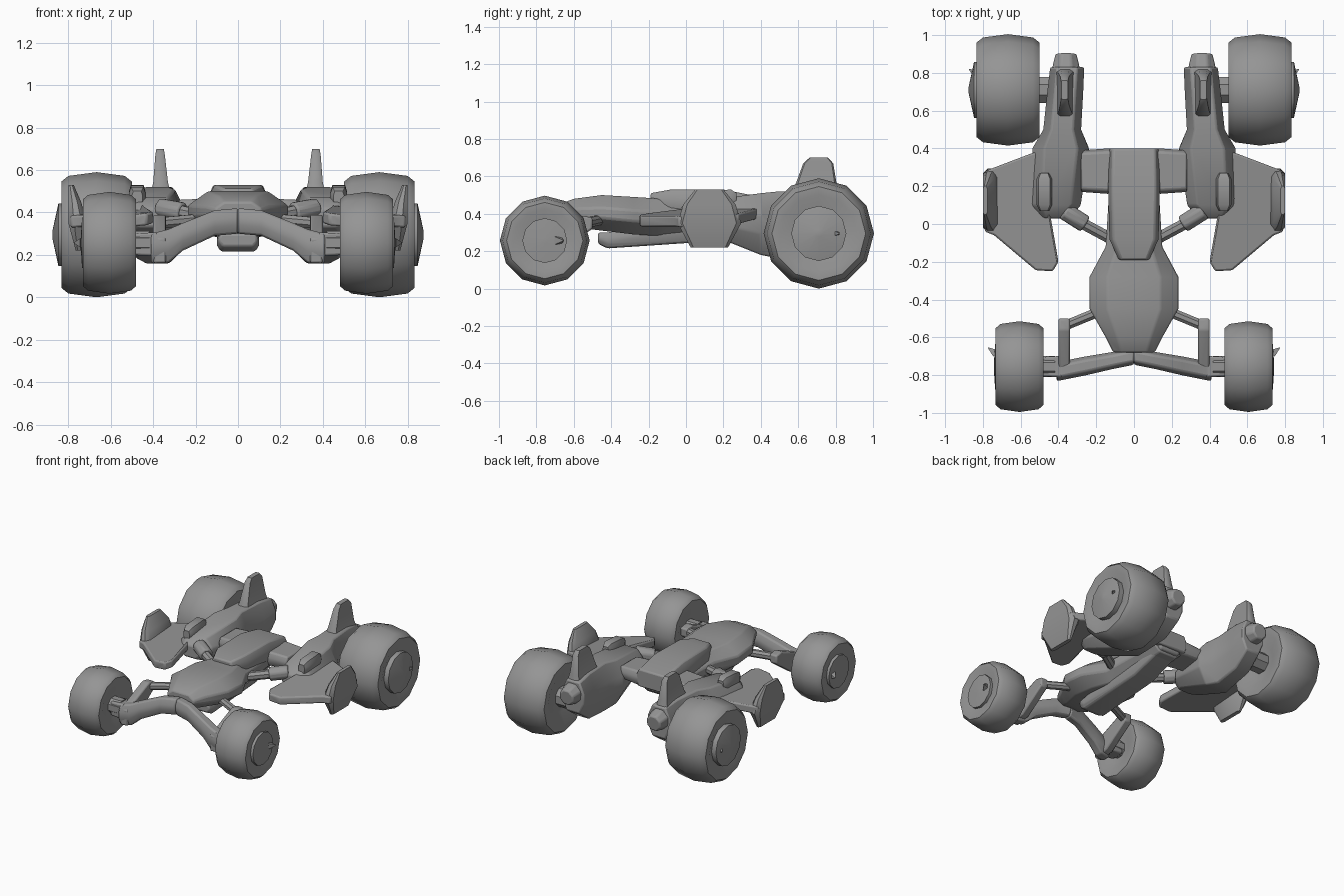
import bpy, bmesh, math
from mathutils import Vector

if "Cube" in bpy.data.objects:
    bpy.data.objects.remove(bpy.data.objects["Cube"], do_unlink=True)

grey = bpy.data.materials.new("plain grey")
grey.use_nodes = True
grey.diffuse_color = (.3, .3, .3, 1)
grey.node_tree.nodes["Principled BSDF"].inputs["Base Color"].default_value = grey.diffuse_color


def finish(name, bm, mirror=True, bevel=.01):
    """Turn a bmesh into a shaded object, mirrored to the other side if asked."""
    bmesh.ops.recalc_face_normals(bm, faces=bm.faces)
    mesh = bpy.data.meshes.new(name)
    bm.to_mesh(mesh)
    bm.free()
    mesh.materials.append(grey)
    mesh.polygons.foreach_set("use_smooth", [True] * len(mesh.polygons))
    mesh.set_sharp_from_angle(angle=math.radians(40))
    obj = bpy.data.objects.new(name, mesh)
    bpy.context.collection.objects.link(obj)
    if bevel:
        soften = obj.modifiers.new("soft edges", "BEVEL")
        soften.width = bevel
        soften.segments = 2
    if mirror:
        obj.modifiers.new("other side", "MIRROR")


def skin(rings):
    """Join rings of points with quads and cap both ends."""
    bm = bmesh.new()
    loops = [[bm.verts.new(point) for point in ring] for ring in rings]
    for near, far in zip(loops, loops[1:]):
        for i in range(len(near)):
            bm.faces.new((near[i - 1], near[i], far[i], far[i - 1]))
    bm.faces.new(loops[0])
    bm.faces.new(loops[-1])
    return bm


def circle(radius, sides, phase=0):
    """Points of a flat polygon."""
    turns = [(i + phase) * math.tau / sides for i in range(sides)]
    return [(radius * math.sin(turn), radius * math.cos(turn)) for turn in turns]


def hull(name, axis, stations, centre=0, lean=0, top=.6, bottom=.6, chamfer=.35, **options):
    """Loft eight-sided sections, each given as (position, half width, lower, upper)."""
    # Every axis name lists where position, width and height land in x, y, z
    slots = ["xyz".index(letter) for letter in axis]
    rings = []
    for position, half, lower, upper in stations:
        middle = centre + lean * position
        cut = (upper - lower) * chamfer
        right = [(bottom * half, lower), (half, lower + cut), (half, upper - cut), (top * half, upper)]
        ring = []
        for side, height in right + [(-side, height) for side, height in reversed(right)]:
            point = Vector()
            for slot, value in zip(slots, (position, middle + side, height)):
                point[slot] = value
            ring.append(point)
        rings.append(ring)
    finish(name, skin(rings), **options)


def rod(name, start, end, radius, taper=1, sides=8, bevel=0):
    """Straight bar whose far end is scaled by taper."""
    start, end = Vector(start), Vector(end)
    turn = (end - start).to_track_quat("Z", "Y")
    rings = []
    for point, size in ((start, radius), (end, radius * taper)):
        rings.append([point + turn @ Vector((u, v, 0)) for u, v in circle(size, sides, .5)])
    finish(name, skin(rings), bevel=bevel)


def slab(name, outline, place):
    """Plate from a flat outline; place(u, v, side) returns a point."""
    finish(name, skin([[place(u, v, side) for u, v in outline] for side in (-1, 1)]))


def lathe(name, centre, profile):
    """Turn an (offset, radius) profile around the axle direction."""
    x, y, z = centre
    rings = [[(x + offset, y + u, z + v) for u, v in circle(radius, 12)] for offset, radius in profile]
    finish(name, skin(rings), bevel=0)


def wheel(prefix, centre, half, radius, dome, valve):
    """Rounded tyre, domed hub cap, axle and a small pointed valve."""
    shoulder = [(.8, .4), (1, .7), (1, .85), (.8, .94)]
    tyre = [(-u, v) for u, v in shoulder] + [(0, 1)] + shoulder[::-1]
    lathe(prefix + "_wheel", centre, [(u * half, v * radius) for u, v in tyre])
    hub = radius / 2
    lathe(prefix + "_hub_cap", centre, [
        (half / 2, hub), (half + dome / 3, hub), (half + dome, hub / 8)])
    centre, outward = Vector(centre), Vector((half, 0, 0))
    rod(prefix + "_axle", centre - 1.5 * outward, centre, radius / 4)
    foot = centre + outward + Vector((0, valve, 0))
    rod(prefix + "_valve", foot, foot + Vector((.04, .03, 0)), .03, taper=.1, sides=4)


wheel("rear", (.667, .71, .295), .166, .295, dome=.042, valve=.08)
wheel("front", (.606, -.755, .257), .126, .24, dome=.01, valve=.07)

# Central body
hull("nose_body", "yxz", [
    (-.68, .11, .36, .45), (-.6, .15, .33, .48), (-.45, .235, .31, .5),
    (-.28, .235, .29, .49), (-.12, .15, .28, .48), (.36, .12, .32, .45)], mirror=False)
hull("canopy", "yxz", [
    (-.19, .08, .42, .51), (-.08, .13, .4, .53), (.2, .137, .36, .53), (.4, .13, .36, .49)],
    top=.85, bottom=.9, chamfer=.3, mirror=False)
hull("keel", "yxz", [
    (-.47, .09, .24, .3), (-.42, .1, .215, .3), (.1, .1, .25, .4), (.38, .09, .34, .4)],
    top=.9, bottom=.8, mirror=False)

# Front suspension
hull("front_beam", "xyz", [
    (0, .045, .3, .42), (.11, .045, .29, .41), (.26, .05, .22, .35),
    (.33, .05, .16, .32), (.41, .05, .16, .3)], centre=-.7, lean=-.2)
slab("front_upright",
     [(-.82, .16), (-.82, .28), (-.56, .39), (-.5, .38), (-.5, .32), (-.7, .18)],
     lambda y, z, side: (.37 + .03 * side, y, z))
rod("front_link", (.15, -.45, .37), (.37, -.54, .35), .028)
rod("front_knuckle", (.38, -.755, .25), (.49, -.755, .25), .08, taper=.9, sides=4, bevel=.01)

# Links from the body to the side engines
hull("bridge", "xyz", [(0, .11, .36, .47), (.14, .12, .36, .465), (.28, .11, .37, .46)],
     centre=.28, top=.85, bottom=.85)
rod("side_strut", (.1, -.09, .37), (.36, .05, .42), .032)
rod("strut_sleeve", (.26, 0, .4), (.37, .07, .42), .05, bevel=.01)

# Side engines with exhausts, fins and pods
hull("engine", "yxz", [
    (.03, .08, .33, .42), (.1, .13, .3, .47), (.4, .15, .18, .51),
    (.5, .1, .16, .52), (.7, .095, .18, .52), (.83, .09, .27, .5)], centre=.42, lean=-.08)
rod("exhaust", (.36, .8, .41), (.36, .9, .4), .085, taper=.7, bevel=.01)
hull("tail_fin", "zyx", [
    (.46, .14, .31, .42), (.54, .115, .33, .4), (.67, .08, .345, .39), (.7, .05, .35, .385)],
    centre=.64, lean=.1, top=.9, bottom=.9, chamfer=.2, bevel=0)
hull("engine_pod", "yxz", [
    (.07, .025, .44, .5), (.1, .04, .43, .52), (.24, .04, .43, .53), (.27, .025, .45, .51)],
    centre=.475, top=.75, bottom=.8, bevel=0)

# Side wings drooping outward, with upright end plates
slab("side_wing",
     [(.44, .4), (.54, .375), (.79, .28), (.79, -.04), (.74, -.06), (.52, -.245),
      (.43, -.25), (.4, -.2), (.44, .03)],
     lambda x, y, side: (x, y, .44 + .12 * min(y, .1) - .1 * x + .028 * side))
hull("end_plate", "zyx", [
    (.22, .1, .735, .765), (.35, .17, .71, .8), (.45, .14, .74, .8), (.53, .075, .775, .8)],
    centre=.125, top=.85, bottom=.8, chamfer=.3, bevel=0)
